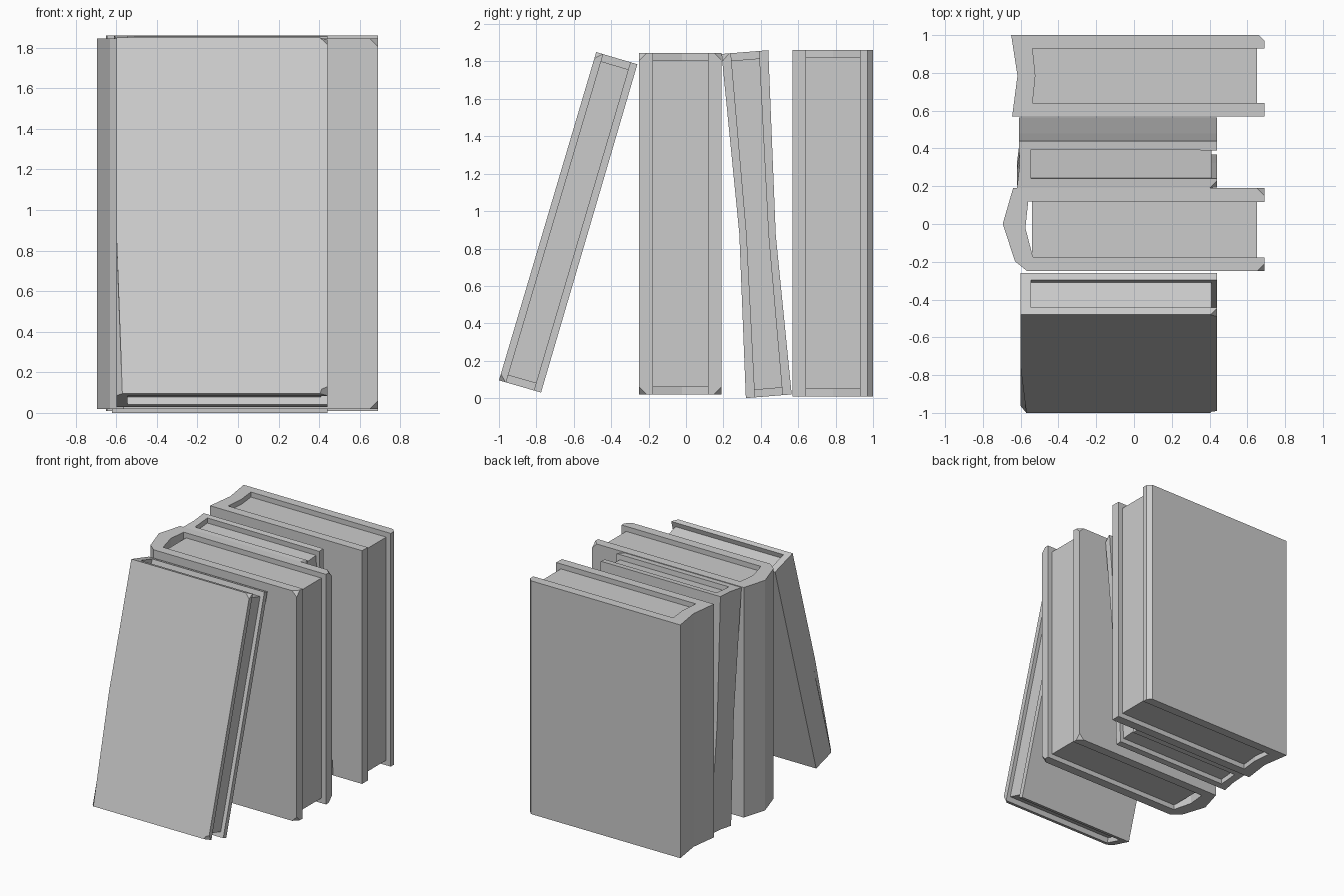
import bpy
import bmesh
from mathutils import Vector

cube = bpy.data.objects.get("Cube")
if cube:
    bpy.data.objects.remove(cube, do_unlink=True)

grey = bpy.data.materials.new("plain grey")
grey.use_nodes = True
COLOUR = (0.6, 0.6, 0.6, 1)
grey.diffuse_color = COLOUR
grey.node_tree.nodes["Principled BSDF"].inputs["Base Color"].default_value = COLOUR


def loft(name, profile, rows, corners=(), chip=None, cut=0.04):
    """Skin a closed (x, thickness) profile through rows of (front, back) y-z points."""
    bm = bmesh.new()
    rings = []
    for front, back in rows:
        ring = []
        for x, u in profile:
            y, z = Vector(front).lerp(Vector(back), u)
            ring.append(bm.verts.new((x, y, z)))
        rings.append(ring)
    n = len(profile)
    if chip:
        index, shift = chip
        rings[0][index].co.x += shift
    for low, high in zip(rings, rings[1:]):
        for i in range(n):
            j = (i + 1) % n
            quad = [low[i], low[j], high[j], high[i]]
            if chip and low is rings[0] and chip[0] in (i, j):
                # Split the warped faces beside the worn spine corner
                bm.faces.new(quad[:3])
                bm.faces.new([quad[0], quad[2], quad[3]])
            else:
                bm.faces.new(quad)
    bm.faces.new(rings[0])
    bm.faces.new(rings[-1])
    bmesh.ops.recalc_face_normals(bm, faces=bm.faces)
    if corners:
        bmesh.ops.bevel(bm, geom=[rings[r][i] for i, r in corners], offset=cut,
                        segments=1, affect='VERTICES')
    mesh = bpy.data.meshes.new(name)
    bm.to_mesh(mesh)
    bm.free()
    mesh.materials.append(grey)
    bpy.context.collection.objects.link(bpy.data.objects.new(name, mesh))


def inset_rows(rows, depth=0.04):
    """Pull the first and last rows inwards so the pages sit below the cover."""
    def pull(a, b):
        moved = []
        for p, q in zip(a, b):
            p, q = Vector(p), Vector(q)
            moved.append(p + (q - p).normalized() * depth)
        return tuple(moved)
    return [pull(rows[0], rows[1]), *rows[1:-1], pull(rows[-1], rows[-2])]


def book(name, rows, spine, lining, fore, page_x, board, worn=(),
         back_edge=None, chip=None, cut=0.04):
    """Wrap-round cover plus a recessed block of pages."""
    back_edge = back_edge or [(fore, 1)]
    profile = [(fore, 0), *spine, *back_edge, (fore, 1 - board),
               *lining, (fore, board)]
    back_index = len(spine) + 1
    corners = [(back_index if side == "back" else 0, row) for side, row in worn]
    loft(name + "_cover", profile, rows, corners, chip, cut)
    a, b = page_x
    lip = board - 0.01
    pages = [(a, lip), (a, 1 - lip), (b, 1 - lip), (b, lip)]
    loft(name + "_pages", pages, inset_rows(rows))


# Thin book leaning at the front, with a worn lower spine corner
low = ((-1.0, 0.095), (-0.775, 0.03))
top = ((-0.48, 1.85), (-0.26, 1.785))
middle = tuple(Vector(p).lerp(Vector(q), 0.46) for p, q in zip(low, top))
book("leaning_book", [low, middle, top],
     spine=[(-0.6, 0), (-0.6, 0.16), (-0.6, 1)],
     lining=[(-0.545, 0.83), (-0.545, 0.17)],
     fore=0.44, page_x=(-0.55, 0.41), board=0.17,
     worn=[("front", 0), ("front", -1)], chip=(1, 0.03), cut=0.036)

# Thick upright book with a rounded spine and clipped corners
book("round_spine_book",
     [((-0.25, 0.02), (0.19, 0.02)), ((-0.25, 1.845), (0.19, 1.845))],
     spine=[(-0.565, 0), (-0.63, 0.12), (-0.695, 0.57), (-0.64, 1)],
     lining=[(-0.56, 0.84), (-0.575, 0.52), (-0.535, 0.17)],
     fore=0.69, page_x=(-0.54, 0.65), board=0.165,
     worn=[("front", 0), ("front", -1), ("back", 0), ("back", -1)])

# Thin sagging book resting between the two thick ones
book("sagging_book",
     [((0.32, 0.0), (0.565, 0.02)), ((0.285, 0.88), (0.48, 0.87)),
      ((0.19, 1.84), (0.44, 1.86))],
     spine=[(-0.62, 0), (-0.605, 0.5), (-0.61, 1)],
     lining=[(-0.545, 0.82), (-0.545, 0.2)],
     fore=0.44, page_x=(-0.55, 0.41), board=0.2,
     worn=[("front", -1)])

# Thick upright book at the back with a hollow spine and bevelled back board
book("hollow_spine_book",
     [((0.57, 0.01), (1.0, 0.01)), ((0.57, 1.86), (1.0, 1.86))],
     spine=[(-0.645, 0), (-0.617, 0.5), (-0.65, 1)],
     lining=[(-0.537, 0.835), (-0.522, 0.5), (-0.537, 0.165)],
     fore=0.69, page_x=(-0.545, 0.65), board=0.165,
     back_edge=[(0.66, 1), (0.69, 0.93)])
